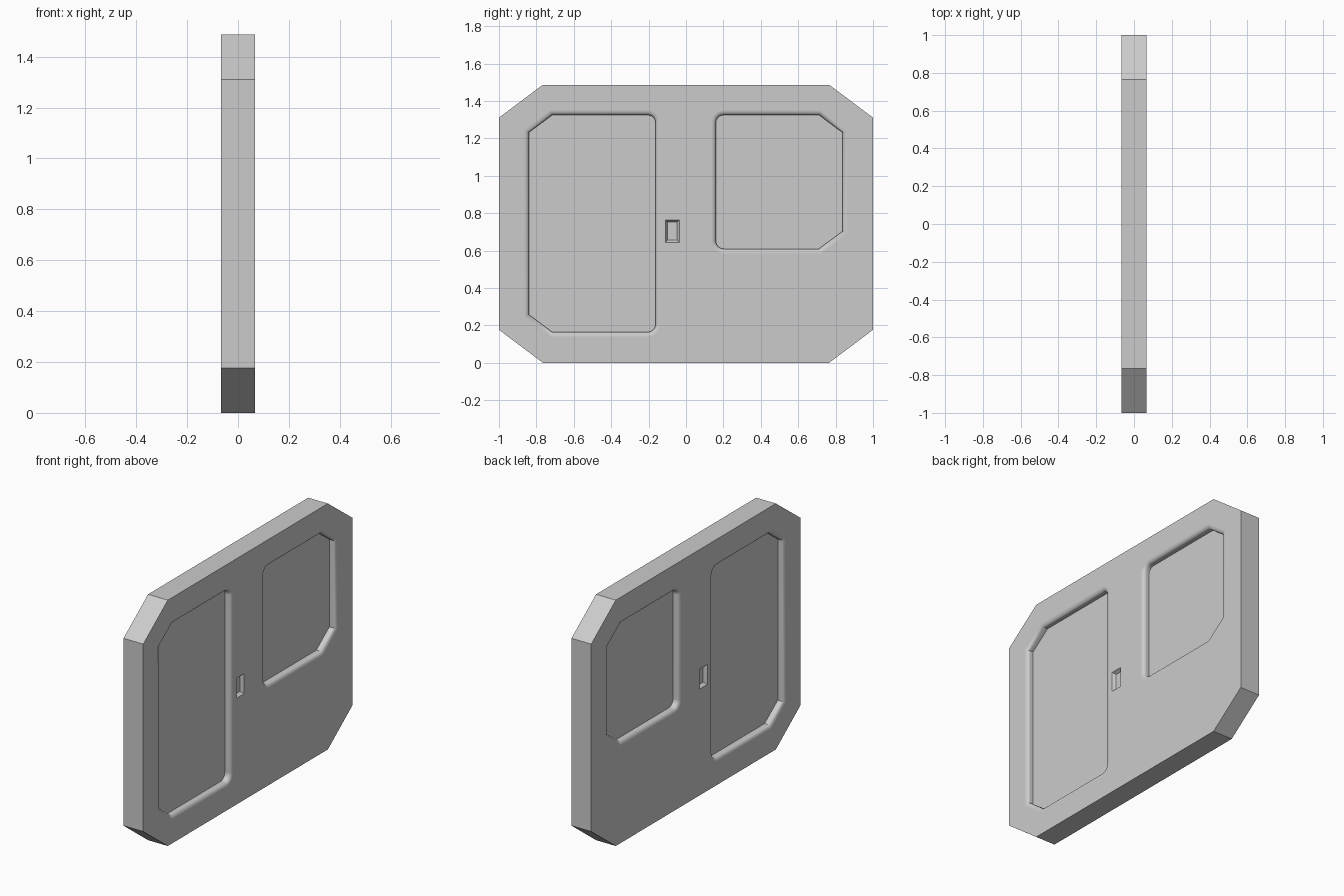
import bpy, bmesh
from math import sin, cos, pi, radians, hypot

if "Cube" in bpy.data.objects:
    bpy.data.objects.remove(bpy.data.objects["Cube"])

HALF = 0.066  # half the door thickness


def loft(name, rings):
    """Closed solid through a series of (x, [(y, z), ...]) rings."""
    bm = bmesh.new()
    loops = [[bm.verts.new((x, y, z)) for y, z in pts] for x, pts in rings]
    for a, b in zip(loops, loops[1:]):
        n = len(a)
        for i in range(n):
            bm.faces.new((a[i], a[(i + 1) % n], b[(i + 1) % n], b[i]))
    bm.faces.new(loops[0])
    bm.faces.new(loops[-1])
    bmesh.ops.recalc_face_normals(bm, faces=bm.faces[:])
    me = bpy.data.meshes.new(name)
    bm.to_mesh(me)
    bm.free()
    ob = bpy.data.objects.new(name, me)
    bpy.context.collection.objects.link(ob)
    return ob


def rect(y0, y1, z0, z1):
    return [(y0, z0), (y1, z0), (y1, z1), (y0, z1)]


def window_outline(inner, outer, z0, z1, off):
    """Rounded corners towards the door centre, chamfered ones on the far side."""
    s = 1 if outer > 0 else -1
    cy, cz, r = 0.125, 0.093, 0.042 + off
    k = 1 + off * (cy + cz - hypot(cy, cz)) / (cy * cz)
    cy, cz = cy * k, cz * k
    a, b = abs(inner) - off, abs(outer) + off
    z0, z1 = z0 - off, z1 + off
    pts = [(b - cy, z0), (b, z0 + cz), (b, z1 - cz), (b - cy, z1)]
    for zc, start in ((z1 - r, pi / 2), (z0 + r, pi)):
        for i in range(7):
            t = start + i * pi / 12
            pts.append((a + r + r * cos(t), zc + r * sin(t)))
    return [(s * y, z) for y, z in pts]


# Octagonal door slab
quarter = [(1.0, 0.177), (1.0, 1.311), (0.765, 1.487)]
outline = [(0.765, 0.0)] + quarter
outline += [(-y, z) for y, z in reversed(outline)]
door = loft("door_panel", [(-HALF, outline), (HALF, outline)])

# Recess cutters on both faces: rounded lip, then a straight wall
cutters = []
W, H, DEPTH, SEG = 0.027, 0.02, 0.04, 4
for side in (1, -1):
    for label, win in (("tall_window", (-0.163, -0.84, 0.165, 1.325)),
                       ("short_window", (0.16, 0.836, 0.61, 1.325))):
        rings = [(side * (HALF + 0.03), window_outline(*win, W))]
        for i in range(SEG + 1):
            t = i / SEG * pi / 2
            rings.append((side * (HALF - H * (1 - cos(t))),
                          window_outline(*win, W * (1 - sin(t)))))
        rings.append((side * (HALF - DEPTH), window_outline(*win, 0)))
        cutters.append(loft(label + "_cutter", rings))
    # Small tapered handle pocket
    mouth = rect(-0.11, -0.036, 0.643, 0.764)
    floor = rect(-0.099, -0.047, 0.656, 0.753)
    cutters.append(loft("handle_pocket_cutter", [
        (side * (HALF + 0.03), mouth), (side * HALF, mouth),
        (side * (HALF - 0.02), floor)]))

bpy.context.view_layer.objects.active = door
door.select_set(True)
for c in cutters:
    m = door.modifiers.new("cut", "BOOLEAN")
    m.operation = "DIFFERENCE"
    m.solver = "EXACT"
    m.object = c
    bpy.ops.object.modifier_apply(modifier=m.name)
for c in cutters:
    bpy.data.objects.remove(c)

# Soft lips, crisp edges elsewhere
bpy.ops.object.shade_smooth_by_angle(angle=radians(30))
wn = door.modifiers.new("flat_faces", "WEIGHTED_NORMAL")
wn.keep_sharp = True
